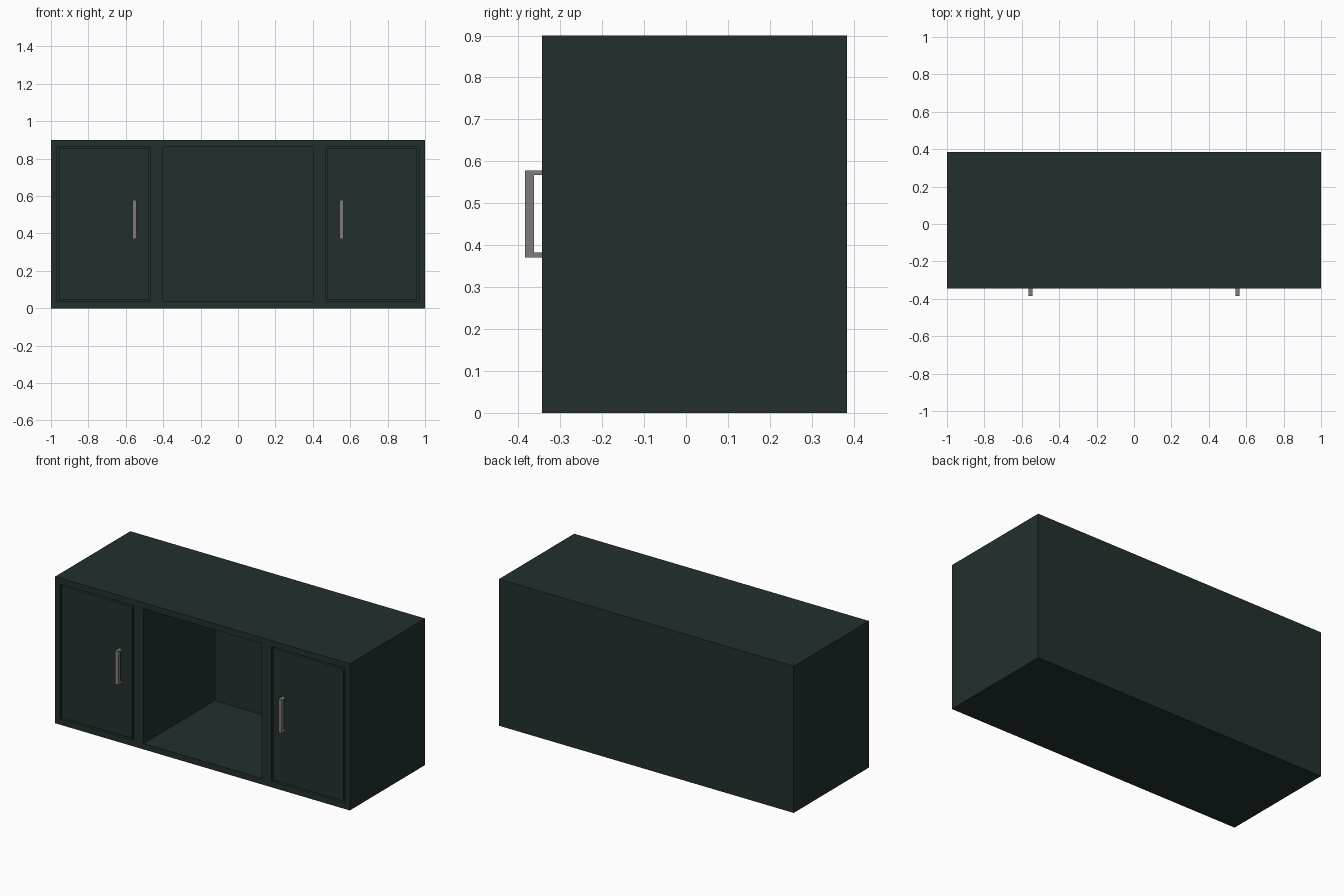
import bpy
import bmesh
from mathutils import Matrix, Vector

cube = bpy.data.objects.get("Cube")
if cube:
    bpy.data.objects.remove(cube, do_unlink=True)


def material(name, rgb):
    mat = bpy.data.materials.new(name)
    mat.use_nodes = True
    color = (*rgb, 1.0)
    mat.diffuse_color = color
    mat.node_tree.nodes["Principled BSDF"].inputs["Base Color"].default_value = color
    return mat


dark_paint = material("dark_green_paint", (0.017, 0.028, 0.028))
grey_metal = material("grey_metal", (0.22, 0.20, 0.20))


def build(name, mat, boxes):
    """One object from boxes given as (x range, y range, z range)."""
    bm = bmesh.new()
    for ranges in boxes:
        ranges = [sorted(r) for r in ranges]
        size = Vector([b - a for a, b in ranges])
        centre = Vector([(a + b) / 2 for a, b in ranges])
        bmesh.ops.create_cube(bm, size=1, matrix=Matrix.Translation(centre) @ Matrix.Diagonal(size).to_4x4())
    mesh = bpy.data.meshes.new(name)
    bm.to_mesh(mesh)
    bm.free()
    mesh.materials.append(mat)
    obj = bpy.data.objects.new(name, mesh)
    bpy.context.collection.objects.link(obj)
    return obj


# Main sizes
front, back, inner_back = -0.344, 0.384, 0.346
height, low, high = 0.9, 0.036, 0.863
opening, door_in, door_out = 0.4, 0.467, 0.967
gap = 0.01
inside = (low, high)

# Carcass
build("top_panel", dark_paint, [((-1, 1), (front, back), (high, height))])
build("bottom_panel", dark_paint, [((-1, 1), (front, back), (0, low))])
build("back_panel", dark_paint, [((-door_out, door_out), (inner_back, back), inside)])

for side, s in (("left", 1), ("right", -1)):
    build(side + "_side_panel", dark_paint, [((s * door_out, s), (front, back), inside)])
    build(side + "_divider", dark_paint, [((s * opening, s * door_in), (front, inner_back), inside)])

    # Flush door with a narrow gap around it, and the stop board behind
    build(side + "_door", dark_paint,
          [((s * (door_in + gap), s * (door_out - gap)), (front, front + 0.02), (low + gap, high - gap))])
    build(side + "_door_stop", dark_paint,
          [((s * door_in, s * door_out), (front + 0.02, front + 0.04), inside)])

    # Bracket handle: upright grip and two short arms
    width = (s * 0.543, s * 0.565)
    build(side + "_handle", grey_metal, [
        (width, (-0.384, -0.363), (0.371, 0.578)),
        (width, (-0.363, front), (0.371, 0.382)),
        (width, (-0.363, front), (0.567, 0.578)),
    ])
